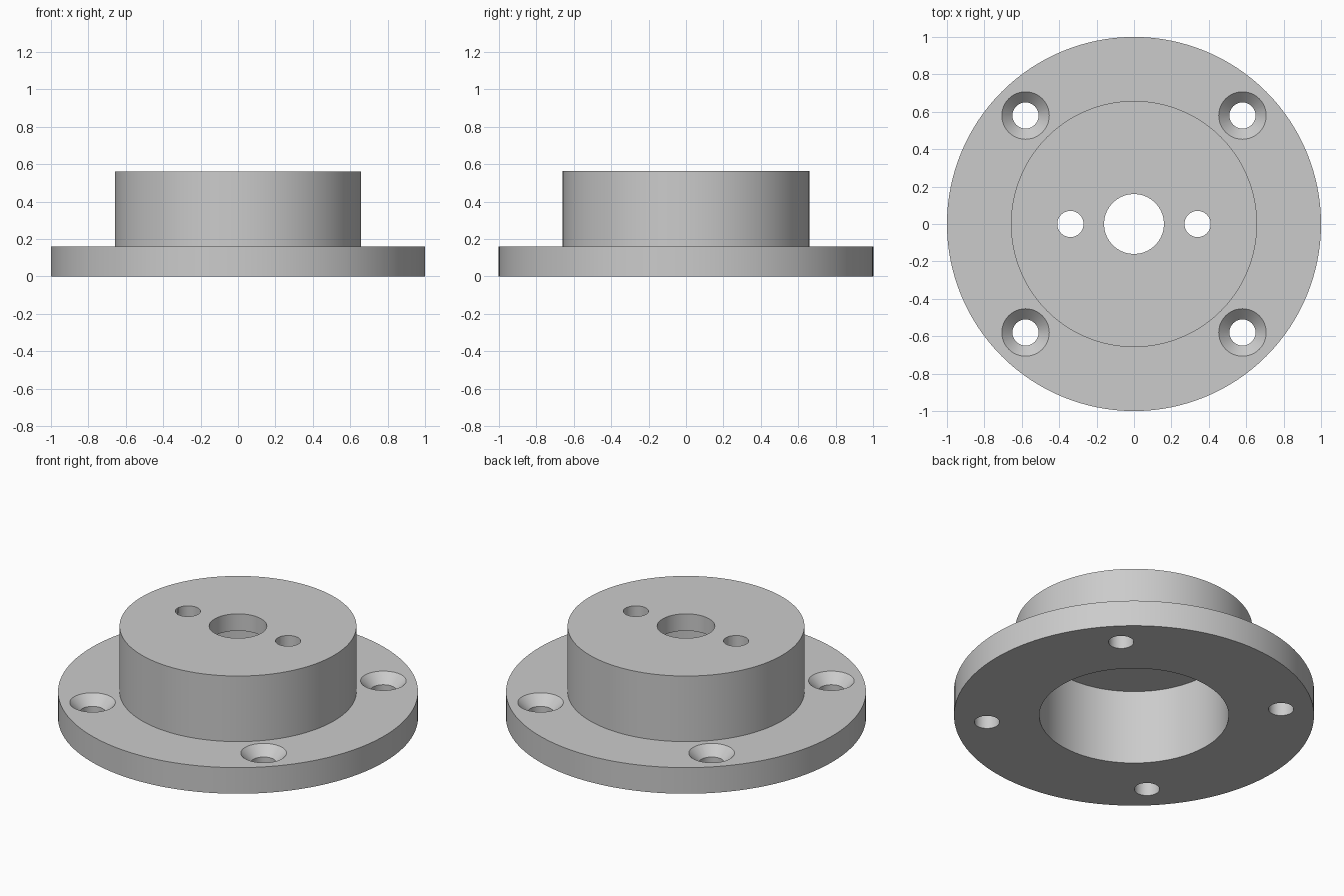
import bpy, bmesh, math

cube = bpy.data.objects.get("Cube")
if cube:
    bpy.data.objects.remove(cube, do_unlink=True)

grey = bpy.data.materials.new("machined grey")
grey.use_nodes = True
grey.diffuse_color = (0.6, 0.6, 0.6, 1)
grey.node_tree.nodes["Principled BSDF"].inputs["Base Color"].default_value = (0.6, 0.6, 0.6, 1)


def lathe(name, profile, sides, closed_loop, location=(0, 0, 0)):
    """Turn an (r, z) profile around z; an open profile is capped at both ends."""
    bm = bmesh.new()
    rings = []
    for r, z in profile:
        angles = [2 * math.pi * i / sides for i in range(sides)]
        rings.append([bm.verts.new((r * math.cos(a), r * math.sin(a), z)) for a in angles])
    pairs = list(zip(rings, rings[1:]))
    if closed_loop:
        pairs.append((rings[-1], rings[0]))
    else:
        bm.faces.new(rings[0])
        bm.faces.new(rings[-1])
    for a, b in pairs:
        for i in range(sides):
            j = (i + 1) % sides
            bm.faces.new((a[i], a[j], b[j], b[i]))
    bmesh.ops.recalc_face_normals(bm, faces=bm.faces)
    mesh = bpy.data.meshes.new(name)
    bm.to_mesh(mesh)
    bm.free()
    mesh.materials.append(grey)
    obj = bpy.data.objects.new(name, mesh)
    obj.location = location
    bpy.context.collection.objects.link(obj)
    return obj


# Main dimensions
flange_top, boss_top, ceiling = 0.16, 0.562, 0.458
flange_r, boss_r, bore_r, centre_r, hole_r, sink_r = 1.0, 0.658, 0.526, 0.16, 0.07, 0.127

# Flange and hollow boss, turned as one piece with the centre hole
body = lathe("flanged_hub", [
    (bore_r, 0), (flange_r, 0), (flange_r, flange_top), (boss_r, flange_top),
    (boss_r, boss_top), (centre_r, boss_top), (centre_r, ceiling), (bore_r, ceiling),
], 128, True)

# Countersunk mounting holes in the flange
cutters = []
extra = 0.02
sink = [(hole_r, -0.1), (hole_r, flange_top - (sink_r - hole_r)),
        (sink_r + extra, flange_top + extra)]
for x in (-0.58, 0.58):
    for y in (-0.58, 0.58):
        cutters.append(lathe("countersink_cutter", sink, 48, False, (x, y, 0)))

# Plain pin holes through the top of the boss
for x in (-0.34, 0.34):
    cutters.append(lathe("pin_hole_cutter", [(hole_r, 0.4), (hole_r, 0.7)], 48, False, (x, 0, 0)))

bpy.ops.object.select_all(action="DESELECT")
body.select_set(True)
bpy.context.view_layer.objects.active = body
for cutter in cutters:
    cutter.hide_render = True
    mod = body.modifiers.new("hole", "BOOLEAN")
    mod.operation = "DIFFERENCE"
    mod.solver = "EXACT"
    mod.object = cutter
    bpy.ops.object.modifier_apply(modifier=mod.name)
    bpy.data.objects.remove(cutter, do_unlink=True)

bpy.ops.object.shade_smooth_by_angle(angle=math.radians(30))
